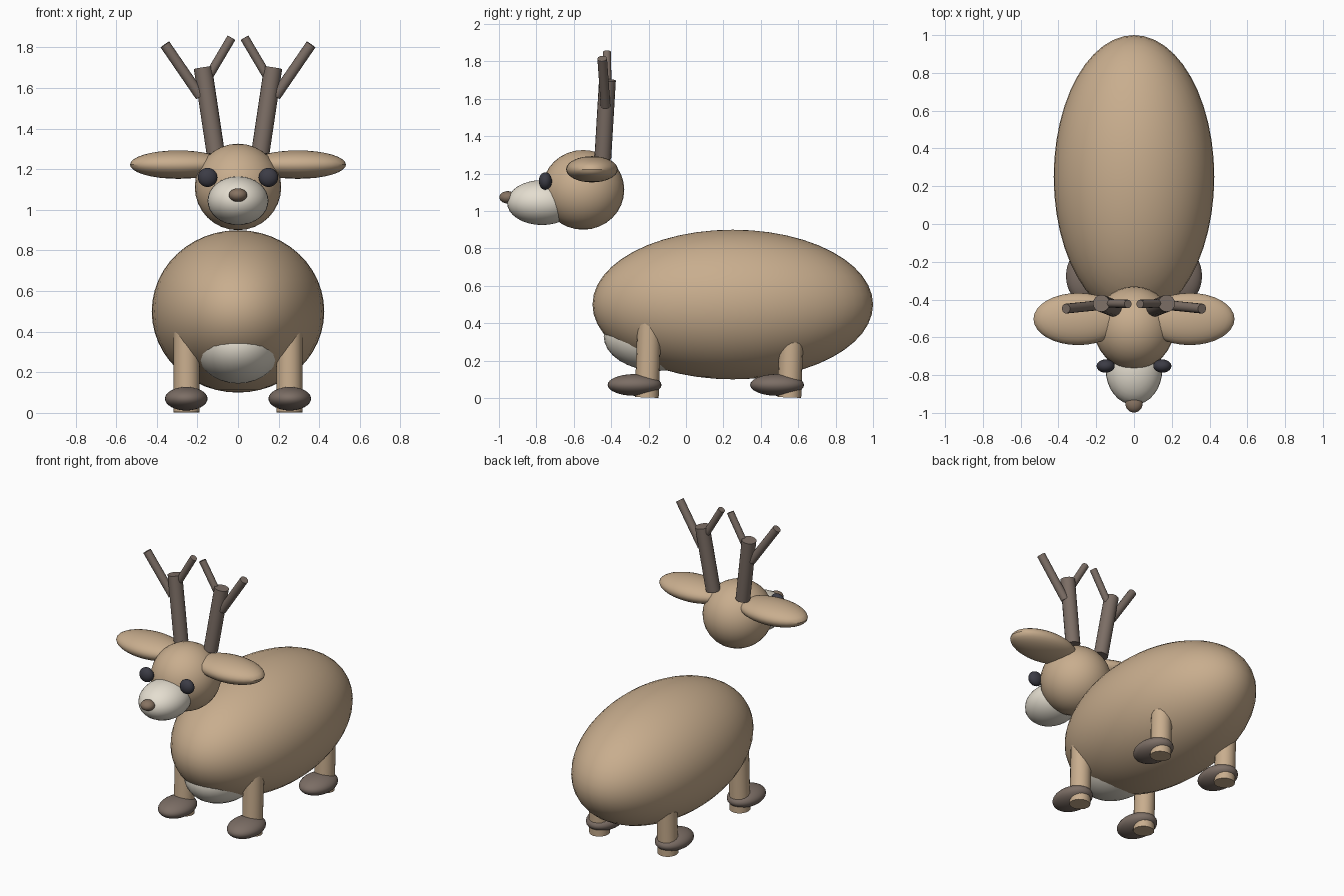
import bpy
from mathutils import Vector

if "Cube" in bpy.data.objects:
    bpy.data.objects.remove(bpy.data.objects["Cube"])


def material(name, rgb):
    m = bpy.data.materials.new(name)
    m.diffuse_color = (*rgb, 1)
    m.use_nodes = True
    m.node_tree.nodes["Principled BSDF"].inputs["Base Color"].default_value = m.diffuse_color
    return m


TAN = material("tan fur", (0.58, 0.42, 0.27))
CREAM = material("cream fur", (0.78, 0.73, 0.63))
BROWN = material("dark brown", (0.20, 0.155, 0.13))
NOSE = material("nose brown", (0.24, 0.17, 0.12))
BLACK = material("eye black", (0.045, 0.045, 0.06))


def finish(name, mat):
    ob = bpy.context.object
    ob.name = name
    ob.data.materials.append(mat)
    bpy.ops.object.shade_smooth_by_angle()
    return ob


def ellipsoid(name, centre, radii, mat, seg=32, rings=16):
    bpy.ops.mesh.primitive_uv_sphere_add(segments=seg, ring_count=rings, location=centre)
    bpy.context.object.scale = radii
    bpy.ops.object.transform_apply(location=False, rotation=False, scale=True)
    return finish(name, mat)


def rod(name, a, b, r, mat, seg=16):
    a, b = Vector(a), Vector(b)
    d = b - a
    bpy.ops.mesh.primitive_cylinder_add(vertices=seg, radius=r, depth=d.length,
                                        location=(a + b) / 2,
                                        rotation=d.to_track_quat('Z', 'Y').to_euler())
    return finish(name, mat)


# Body, chest patch and head
ellipsoid("body", (0, 0.25, 0.5), (0.425, 0.75, 0.4), TAN, 48, 24)
ellipsoid("chest_patch", (0, -0.15, 0.33), (0.215, 0.29, 0.185), CREAM)
ellipsoid("head", (0, -0.55, 1.113), (0.213, 0.22, 0.213), TAN)
ellipsoid("muzzle", (0, -0.77, 1.045), (0.15, 0.187, 0.12), CREAM)
ellipsoid("nose", (0, -0.953, 1.073), (0.045, 0.045, 0.033), NOSE)

for side, s in (("right", 1), ("left", -1)):
    # Eyes and ears
    ellipsoid(f"{side}_eye", (s * 0.15, -0.752, 1.16), (0.048, 0.035, 0.047), BLACK)
    ellipsoid(f"{side}_ear", (s * 0.295, -0.503, 1.223), (0.237, 0.138, 0.07), TAN)

    # Antler: main beam with an outer and an inner tine
    rod(f"{side}_antler_beam", (s * 0.11, -0.445, 1.28), (s * 0.173, -0.42, 1.70), 0.045, BROWN)
    rod(f"{side}_outer_tine", (s * 0.185, -0.43, 1.56), (s * 0.36, -0.448, 1.815), 0.026, BROWN)
    rod(f"{side}_inner_tine", (s * 0.155, -0.42, 1.64), (s * 0.032, -0.423, 1.848), 0.022, BROWN)

    # Legs and hooves
    for end, y in (("front", -0.205), ("rear", 0.557)):
        rod(f"{end}_{side}_leg", (s * 0.253, y - 0.005, 0.003), (s * 0.253, y + 0.01, 0.42), 0.064, TAN)
        ellipsoid(f"{end}_{side}_hoof", (s * 0.255, y - 0.07, 0.07), (0.105, 0.144, 0.058), BROWN)
